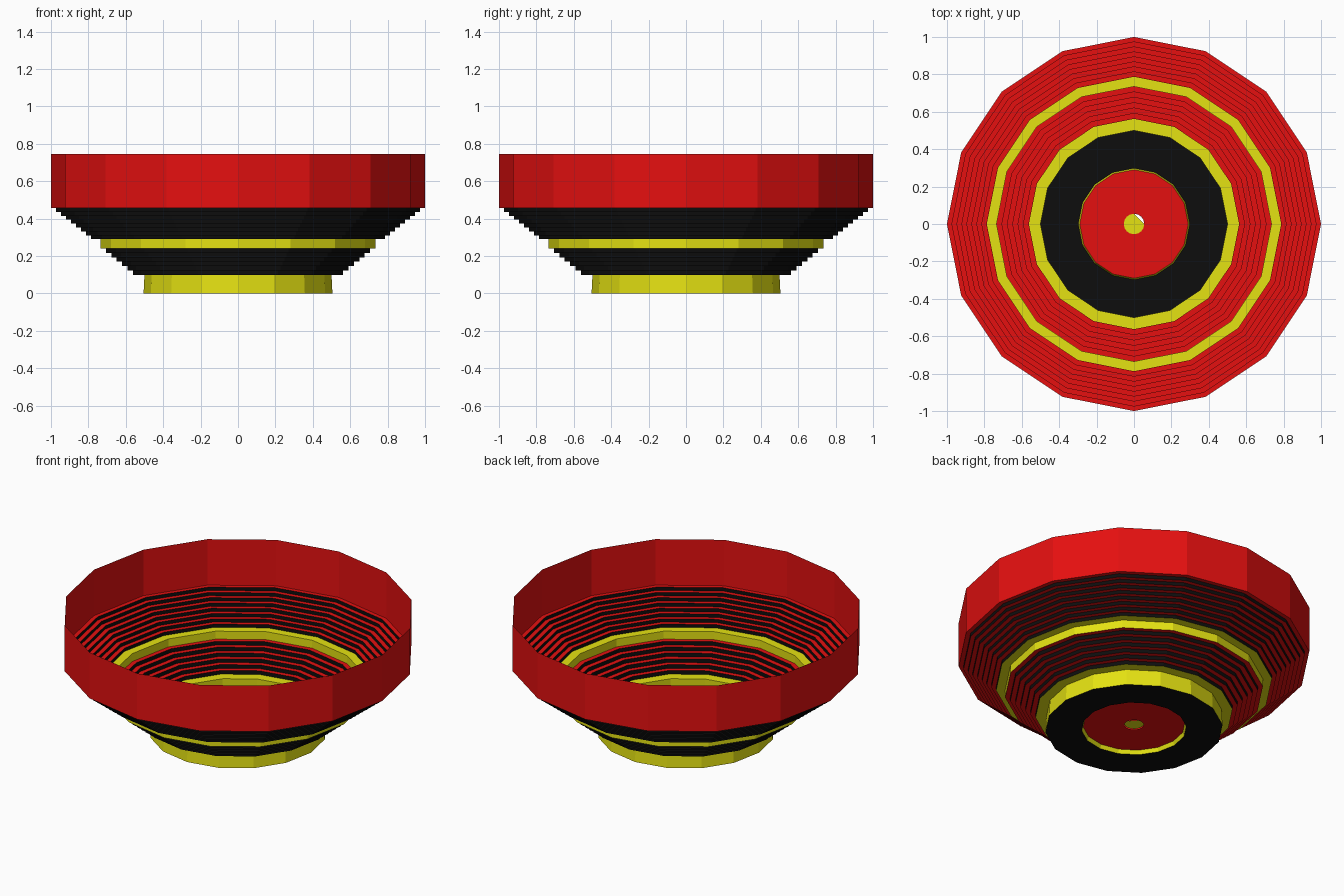
import bpy, bmesh, math

if "Cube" in bpy.data.objects:
    bpy.data.objects.remove(bpy.data.objects["Cube"])

SIDES = 16


def material(name, rgb):
    m = bpy.data.materials.new(name)
    m.diffuse_color = (*rgb, 1)
    m.use_nodes = True
    m.node_tree.nodes["Principled BSDF"].inputs["Base Color"].default_value = m.diffuse_color
    return m


RED = material("red", (0.78, 0.005, 0.005))
YELLOW = material("yellow", (0.78, 0.76, 0.006))
BLACK = material("black", (0.004, 0.004, 0.004))


def make_object(name, bm, mats):
    mesh = bpy.data.meshes.new(name)
    bm.to_mesh(mesh)
    bm.free()
    for m in mats:
        mesh.materials.append(m)
    obj = bpy.data.objects.new(name, mesh)
    bpy.context.collection.objects.link(obj)
    return obj


def ring(bm, r, z):
    step = math.tau / SIDES
    return [bm.verts.new((r * math.cos(i * step), r * math.sin(i * step), z))
            for i in range(SIDES)]


def lathe(name, profile, mats, slots):
    """Thin turned shell; profile runs from the centre out, one slot per band."""
    bm = bmesh.new()
    rings = [ring(bm, r, z) for r, z in profile]
    for a, b, slot in zip(rings, rings[1:], slots):
        for i in range(SIDES):
            j = (i + 1) % SIDES
            f = bm.faces.new((a[i], a[j], b[j], b[i]))
            f.material_index = slot
    return make_object(name, bm, mats)


def stepped_wall(name, r0, z0, r1, z1, count):
    """Black risers and red treads climbing from (r0, z0) to (r1, z1)."""
    profile = [(r0, z0)]
    for k in range(1, count + 1):
        z = z0 + (z1 - z0) * k / count
        profile.append((r0 + (r1 - r0) * (k - 1) / count, z))
        profile.append((r0 + (r1 - r0) * k / count, z))
    lathe(name, profile, [BLACK, RED], [0, 1] * count)


# Base: raised red centre, black foot, yellow foot wall and ledge
lathe("base", [(0.055, 0.025), (0.29, 0.025), (0.298, 0), (0.505, 0), (0.5, 0.1), (0.562, 0.1)],
      [RED, YELLOW, BLACK], [0, 1, 2, 1, 1])

# Yellow flap partly closing the centre hole
bm = bmesh.new()
rim = ring(bm, 0.055, 0.03)
bm.faces.new(rim[4:] + rim[:1])
bmesh.ops.delete(bm, geom=rim[1:4], context='VERTS')
make_object("hole_flap", bm, [YELLOW])

# Lower steps, yellow band with ledge, upper steps
stepped_wall("lower_steps", 0.562, 0.1, 0.735, 0.24, 6)
lathe("middle_band", [(0.735, 0.24), (0.735, 0.29), (0.787, 0.29)], [YELLOW], [0, 0])
stepped_wall("upper_steps", 0.787, 0.29, 1.0, 0.457, 8)

# Tall red rim
lathe("rim", [(1.0, 0.457), (1.0, 0.745)], [RED], [0])
